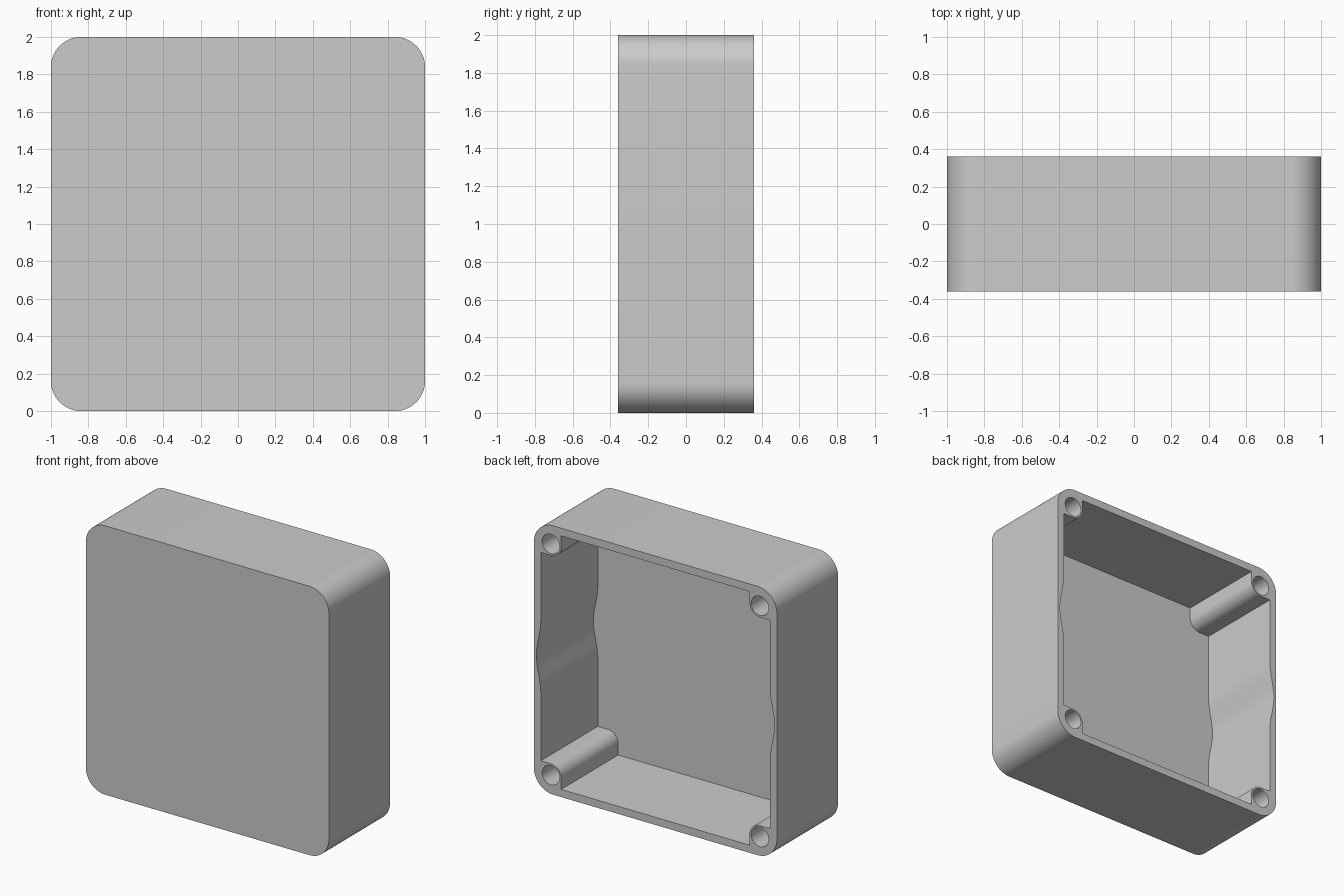
import bpy, bmesh, math

if "Cube" in bpy.data.objects:
    bpy.data.objects.remove(bpy.data.objects["Cube"], do_unlink=True)

HALF_DEPTH = 0.36     # half the box thickness along y
CORNER = 0.16         # outer corner radius
INNER = 0.943         # half width of the cavity
BOSS = 0.86           # screw boss centre offset
BOSS_R = 0.085
HOLE_R = 0.072
FLOOR = 0.05

grey = bpy.data.materials.new("light grey plastic")
grey.use_nodes = True
grey.diffuse_color = (0.6, 0.6, 0.6, 1)
grey.node_tree.nodes["Principled BSDF"].inputs["Base Color"].default_value = (0.6, 0.6, 0.6, 1)


def arc(cx, cz, r, start, end, steps):
    angles = [math.radians(start + (end - start) * i / steps) for i in range(steps + 1)]
    return [(cx + r * math.cos(a), cz + r * math.sin(a)) for a in angles]


def mirrored(quarter):
    """Complete an outline from its upper right quarter."""
    top = quarter + [(-x, z) for x, z in reversed(quarter)]
    return top + [(x, -z) for x, z in reversed(top)]


def prism(name, outline, y0, y1):
    """Extrude an x-z outline along y, centred on z = 1."""
    bm = bmesh.new()
    face = bm.faces.new([bm.verts.new((x, y0, z + 1)) for x, z in outline])
    moved = bmesh.ops.extrude_face_region(bm, geom=[face])["geom"]
    bmesh.ops.translate(bm, vec=(0, y1 - y0, 0),
                        verts=[v for v in moved if isinstance(v, bmesh.types.BMVert)])
    bmesh.ops.recalc_face_normals(bm, faces=bm.faces)
    mesh = bpy.data.meshes.new(name)
    bm.to_mesh(mesh)
    bm.free()
    mesh.materials.append(grey)
    obj = bpy.data.objects.new(name, mesh)
    bpy.context.collection.objects.link(obj)
    return obj


def cut(target, cutter):
    mod = target.modifiers.new("cut", "BOOLEAN")
    mod.operation = "DIFFERENCE"
    mod.solver = "EXACT"
    mod.object = cutter
    bpy.context.view_layer.objects.active = target
    bpy.ops.object.modifier_apply(modifier=mod.name)
    bpy.data.objects.remove(cutter, do_unlink=True)


# Rounded outer shell
centre = 1 - CORNER
shell = prism("enclosure_box", mirrored(arc(centre, centre, CORNER, 0, 90, 16)),
              -HALF_DEPTH, HALF_DEPTH)

# Cavity: side walls with a shallow finger groove, corners kept for the bosses
groove_half, groove_depth, steps = 0.27, 0.036, 14
quarter = []
for i in range(steps):
    t = (i + 0.5) / steps
    quarter.append((INNER + groove_depth * (1 + math.cos(math.pi * t)) / 2, groove_half * t))
quarter.append((INNER, groove_half))
quarter.append((INNER, BOSS - BOSS_R))
quarter += arc(BOSS, BOSS, BOSS_R, 270, 180, 10)
quarter.append((BOSS - BOSS_R, INNER))
cut(shell, prism("cavity_cutter", mirrored(quarter), FLOOR - HALF_DEPTH, HALF_DEPTH + 0.1))

# Screw holes in the four bosses
for sx in (-1, 1):
    for sz in (-1, 1):
        circle = arc(sx * BOSS, sz * BOSS, HOLE_R, 0, 360, 32)[:-1]
        cut(shell, prism("hole_cutter", circle, 0.1 - HALF_DEPTH, HALF_DEPTH + 0.1))

# Smooth curves, sharp edges
bpy.ops.object.select_all(action="DESELECT")
shell.select_set(True)
bpy.context.view_layer.objects.active = shell
bpy.ops.object.shade_smooth_by_angle(angle=math.radians(30))
